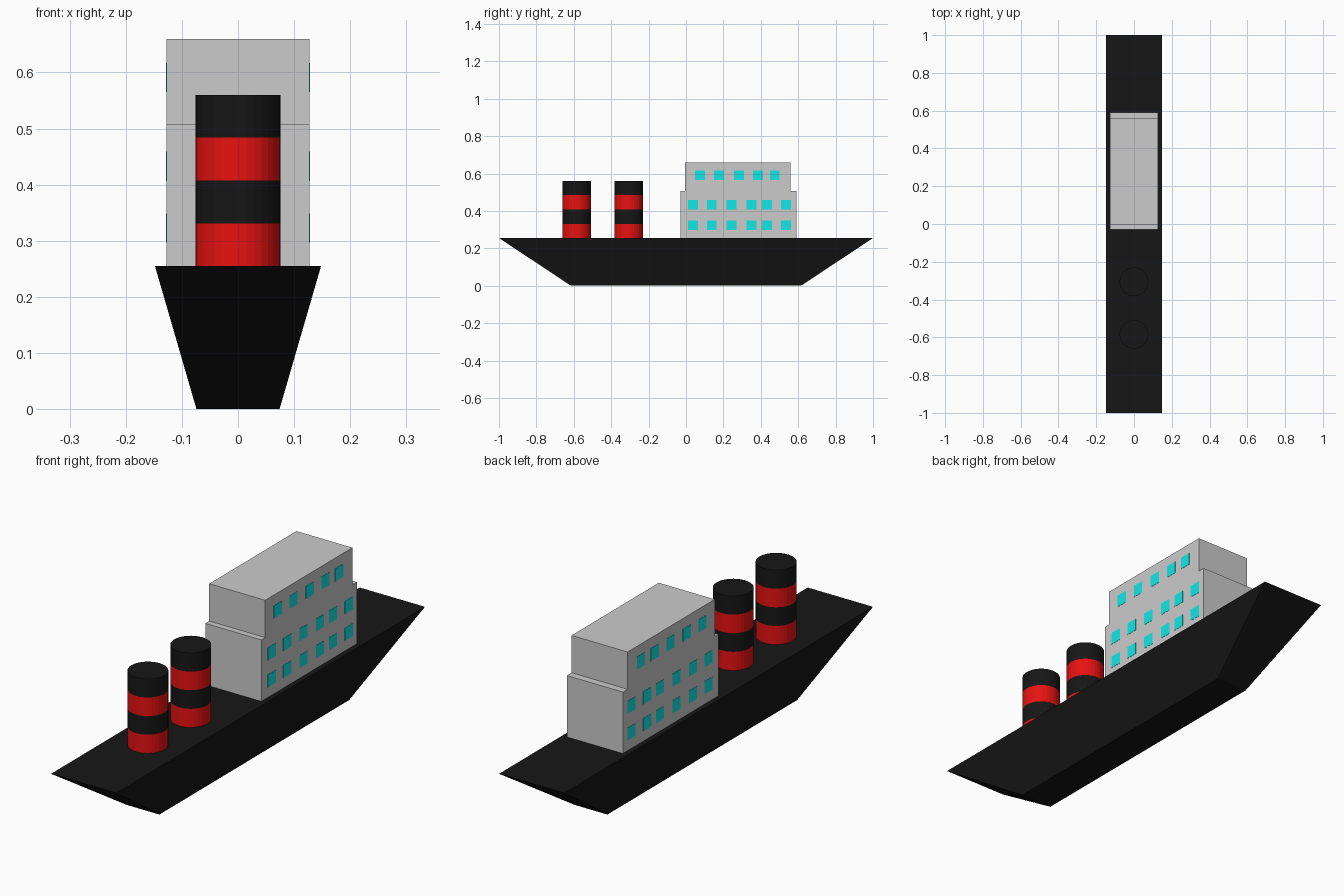
import bpy, bmesh, math
from mathutils import Matrix, Vector

if "Cube" in bpy.data.objects:
    bpy.data.objects.remove(bpy.data.objects["Cube"])


def material(name, color):
    m = bpy.data.materials.new(name)
    m.diffuse_color = (*color, 1)
    m.use_nodes = True
    m.node_tree.nodes["Principled BSDF"].inputs["Base Color"].default_value = m.diffuse_color
    return m


BLACK = material("black", (0.008, 0.008, 0.008))
RED = material("red", (0.8, 0.006, 0.006))
CYAN = material("cyan", (0.006, 0.8, 0.8))


def finish(bm, name, *mats):
    mesh = bpy.data.meshes.new(name)
    bm.normal_update()
    bm.to_mesh(mesh)
    bm.free()
    for m in mats:
        mesh.materials.append(m)
    ob = bpy.data.objects.new(name, mesh)
    bpy.context.collection.objects.link(ob)
    return ob


def add_box(bm, lo, hi):
    lo, hi = Vector(lo), Vector(hi)
    mat = Matrix.Translation((lo + hi) / 2) @ Matrix.Diagonal((*(hi - lo), 1))
    return bmesh.ops.create_cube(bm, size=1, matrix=mat)["verts"]


# Hull: box with its bottom tapered in both directions
DECK = 0.255
bm = bmesh.new()
for v in add_box(bm, (-0.148, -1, 0), (0.148, 1, DECK)):
    if v.co.z < 0.1:
        v.co.x *= 0.5
        v.co.y *= 0.615
finish(bm, "hull", BLACK)

# Cabin: stepped side profile extruded across the ship
profile = [(-0.03, DECK), (0.59, DECK), (0.59, 0.507), (0.56, 0.507),
           (0.56, 0.66), (-0.005, 0.66), (-0.005, 0.507), (-0.03, 0.507)]
bm = bmesh.new()
face = bm.faces.new([bm.verts.new((-0.127, y, z)) for y, z in profile])
ext = bmesh.ops.extrude_face_region(bm, geom=[face])["geom"]
for v in ext:
    if isinstance(v, bmesh.types.BMVert):
        v.co.x = 0.127
bmesh.ops.recalc_face_normals(bm, faces=bm.faces[:])
finish(bm, "cabin")

# Windows: thin panes on both sides of the cabin
lower = (0.037, 0.137, 0.243, 0.35, 0.433, 0.535)
upper = (0.075, 0.177, 0.283, 0.385, 0.474)
S = 0.026
bm = bmesh.new()
for z, row in ((0.323, lower), (0.433, lower), (0.591, upper)):
    for y in row:
        for side in (-1, 1):
            x = side * 0.1265
            add_box(bm, (x - 0.0015, y - S, z - S), (x + 0.0015, y + S, z + S))
finish(bm, "windows", CYAN)

# Funnels: four stacked bands, red and black in turn
N, R, BAND = 32, 0.076, 0.0763
for name, y in (("front_funnel", -0.584), ("rear_funnel", -0.306)):
    bm = bmesh.new()
    rings = [[bm.verts.new((R * math.cos(2 * math.pi * i / N),
                            y + R * math.sin(2 * math.pi * i / N),
                            DECK + BAND * k)) for i in range(N)]
             for k in range(5)]
    for k in range(4):
        for i in range(N):
            j = (i + 1) % N
            f = bm.faces.new((rings[k][i], rings[k][j],
                              rings[k + 1][j], rings[k + 1][i]))
            f.material_index = k % 2
    bm.faces.new(rings[0][::-1])
    bm.faces.new(rings[-1]).material_index = 1
    finish(bm, name, RED, BLACK)
